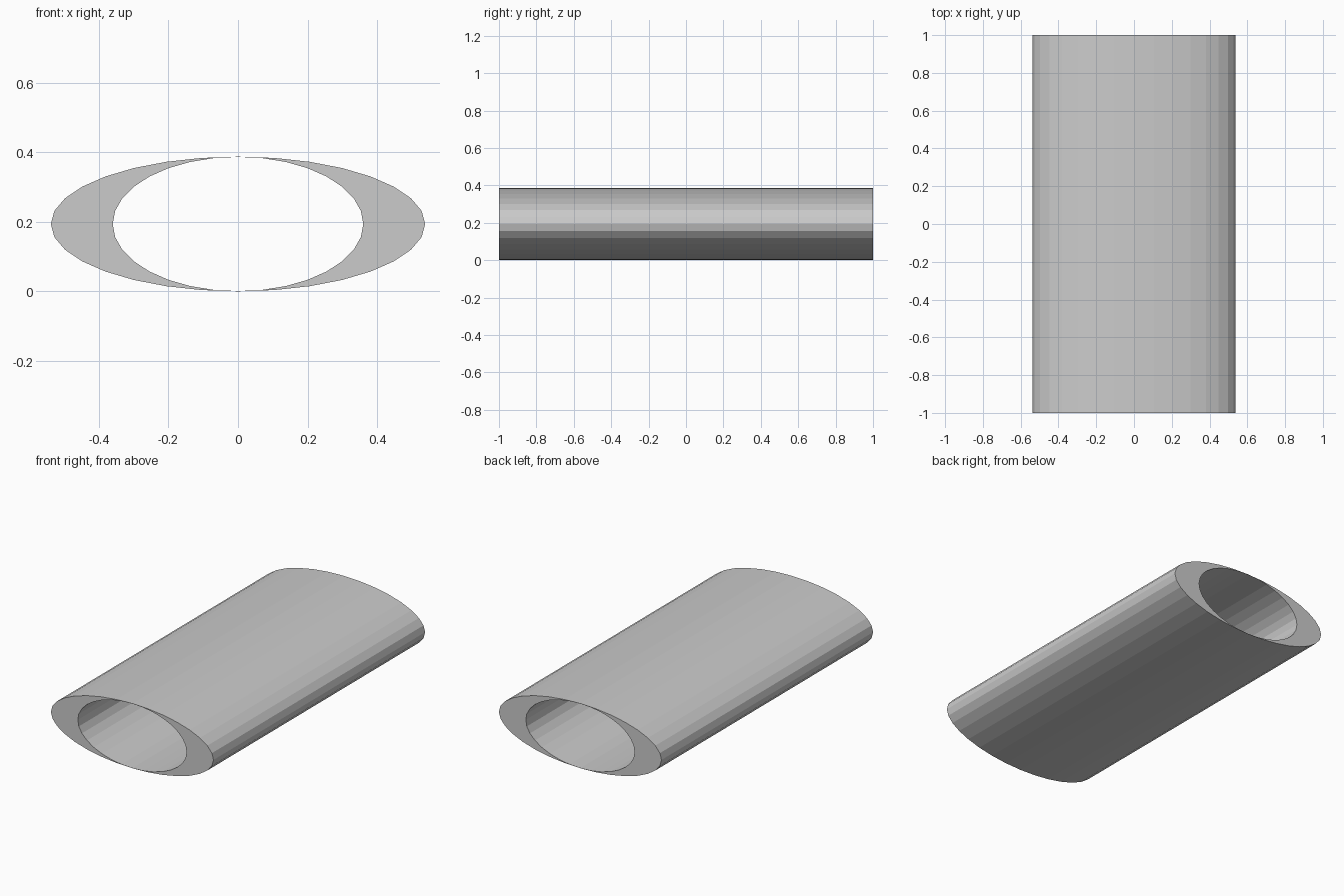
import bpy, bmesh
from math import cos, sin, tau

if "Cube" in bpy.data.objects:
    bpy.data.objects.remove(bpy.data.objects["Cube"])

SIDES = 32
HALF_LENGTH = 1.0
RZ = 0.1935            # half height of the tube


def ring(bm, rx, rz, y):
    """Elliptical loop of vertices in the xz plane."""
    return [bm.verts.new((rx * cos(tau * i / SIDES), y, RZ + rz * sin(tau * i / SIDES)))
            for i in range(SIDES)]


def bridge(bm, a, b):
    """Quad strip between two loops."""
    for i in range(SIDES):
        j = (i + 1) % SIDES
        bm.faces.new((a[i], a[j], b[j], b[i]))


# Oval tube: outer wall, back rim, bore, front rim
bm = bmesh.new()
loops = [ring(bm, 0.538, RZ, -HALF_LENGTH), ring(bm, 0.538, RZ, HALF_LENGTH),
         ring(bm, 0.36, RZ - 0.0006, HALF_LENGTH), ring(bm, 0.36, RZ - 0.0006, -HALF_LENGTH)]
for k in range(4):
    bridge(bm, loops[k], loops[(k + 1) % 4])
bmesh.ops.recalc_face_normals(bm, faces=bm.faces[:])

mesh = bpy.data.meshes.new("oval_tube")
bm.to_mesh(mesh)
bm.free()
bpy.context.collection.objects.link(bpy.data.objects.new("oval_tube", mesh))
